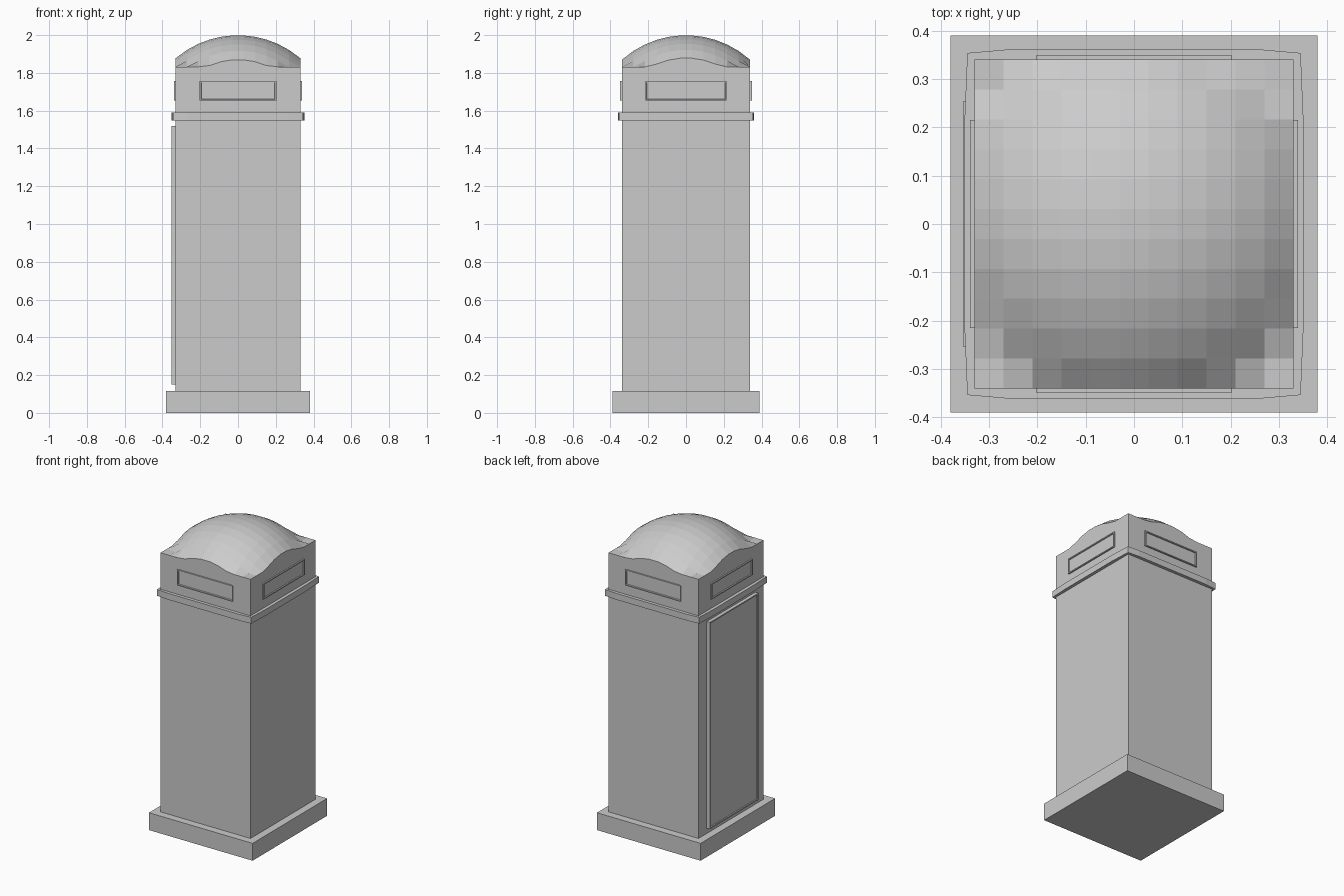
import bpy, bmesh, math
from mathutils import Matrix

if "Cube" in bpy.data.objects:
    bpy.data.objects.remove(bpy.data.objects["Cube"])

W, D = 0.33, 0.34          # half width and half depth of the shaft
HEAD_Z, EAVE_Z, TOP_Z = 1.58, 1.832, 2.0


def finish(bm, name):
    bmesh.ops.recalc_face_normals(bm, faces=bm.faces[:])
    me = bpy.data.meshes.new(name)
    bm.to_mesh(me)
    bm.free()
    ob = bpy.data.objects.new(name, me)
    bpy.context.collection.objects.link(ob)
    return ob


def box_bm(x0, x1, y0, y1, z0, z1):
    bm = bmesh.new()
    bmesh.ops.create_cube(bm, size=1)
    bmesh.ops.scale(bm, vec=(x1 - x0, y1 - y0, z1 - z0), verts=bm.verts)
    bmesh.ops.translate(bm, vec=((x0 + x1) / 2, (y0 + y1) / 2, (z0 + z1) / 2), verts=bm.verts)
    return bm


def panel(name, half, z0, z1, wall, out, border, step, angle):
    """Raised rectangular panel with an inset face, turned to its side."""
    bm = box_bm(-half, half, -wall - out, -wall + 0.01, z0, z1)
    bm.normal_update()
    face = min(bm.faces, key=lambda f: f.calc_center_median().y)
    bmesh.ops.inset_region(bm, faces=[face], thickness=border)
    bmesh.ops.inset_region(bm, faces=[face], thickness=0.003, depth=step)
    bmesh.ops.rotate(bm, verts=bm.verts, cent=(0, 0, 0),
                     matrix=Matrix.Rotation(math.radians(angle), 3, 'Z'))
    return finish(bm, name)


# Plinth and shaft
finish(box_bm(-0.38, 0.38, -0.39, 0.39, 0, 0.115), "plinth")
finish(box_bm(-W, W, -D, D, 0.115, 1.56), "shaft")

# Neck moulding, each side bowing out slightly from its corners
quarter = [(0.351, 0.21), (0.345, 0.354), (0.265, 0.361)]
plan = []
for sx, sy in ((1, 1), (-1, 1), (-1, -1), (1, -1)):
    pts = [(x * sx, y * sy) for x, y in quarter]
    plan += pts if sx * sy > 0 else pts[::-1]
bm = bmesh.new()
base = bm.faces.new([bm.verts.new((x, y, 1.548)) for x, y in plan])
ext = bmesh.ops.extrude_face_region(bm, geom=[base])
bmesh.ops.translate(bm, vec=(0, 0, 0.042),
                    verts=[v for v in ext["geom"] if isinstance(v, bmesh.types.BMVert)])
finish(bm, "neck_moulding")

# Head: faceted spherical dome flattening out at the four corners
bm = bmesh.new()
N, R = 11, 0.51
bmesh.ops.create_grid(bm, x_segments=N, y_segments=N, size=1)
for v in bm.verts:
    x, y = v.co.x * W, v.co.y * D
    drop = R - math.sqrt(max(R * R - x * x - y * y, 0))
    v.co = (x, y, max(EAVE_Z, TOP_Z - drop))
rim = [e for e in bm.edges if e.is_boundary]
ext = bmesh.ops.extrude_edge_only(bm, edges=rim)
for v in ext["geom"]:
    if isinstance(v, bmesh.types.BMVert):
        v.co.z = HEAD_Z
bmesh.ops.holes_fill(bm, edges=[e for e in bm.edges if e.is_boundary], sides=0)
finish(bm, "domed_head")

# Framed sign panels on all four sides of the head
for side, angle, half, wall in (("front", 0, 0.203, D), ("right", 90, 0.215, W),
                                ("back", 180, 0.203, D), ("left", 270, 0.215, W)):
    panel(side + "_sign", half, 1.653, 1.757, wall, 0.009, 0.01, -0.006, angle)

# Tall door on the left side
panel("side_door", 0.255, 0.15, 1.52, W, 0.023, 0.012, -0.006, 270)
